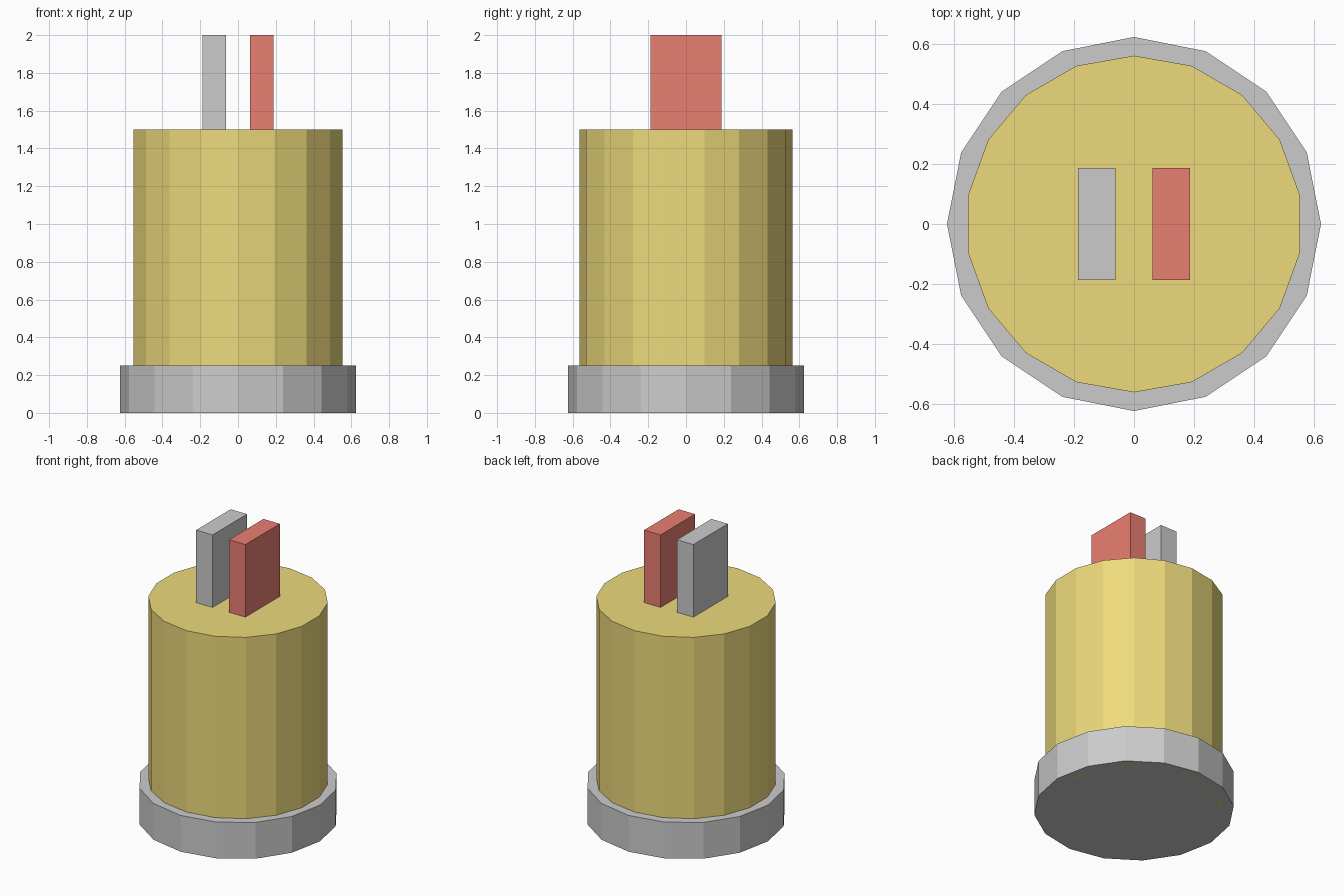
import bpy

if "Cube" in bpy.data.objects:
    bpy.data.objects.remove(bpy.data.objects["Cube"])


def colour(obj, name, rgb):
    mat = bpy.data.materials.new(name)
    mat.diffuse_color = (*rgb, 1)
    mat.use_nodes = True
    mat.node_tree.nodes["Principled BSDF"].inputs["Base Color"].default_value = mat.diffuse_color
    obj.data.materials.append(mat)


def cylinder(name, sides, radius, height):
    bpy.ops.mesh.primitive_cylinder_add(vertices=sides, radius=radius, depth=height,
                                        location=(0, 0, height / 2))
    obj = bpy.context.object
    obj.name = name
    return obj


def prong(name, x):
    bpy.ops.mesh.primitive_cube_add(size=1, location=(x, 0, 1.75))
    obj = bpy.context.object
    obj.name = name
    obj.scale = (0.125, 0.375, 0.5)
    bpy.ops.object.transform_apply(location=False, rotation=False, scale=True)
    return obj


# Grey base collar and the taller yellow body standing inside it
cylinder("base_collar", 16, 0.625, 0.25)
body = cylinder("body", 18, 0.5625, 1.5)
colour(body, "yellow", (0.85, 0.70, 0.20))

# Two flat contact prongs on top
prong("grey_prong", -0.125)
red_prong = prong("red_prong", 0.125)
colour(red_prong, "red", (0.82, 0.21, 0.17))
